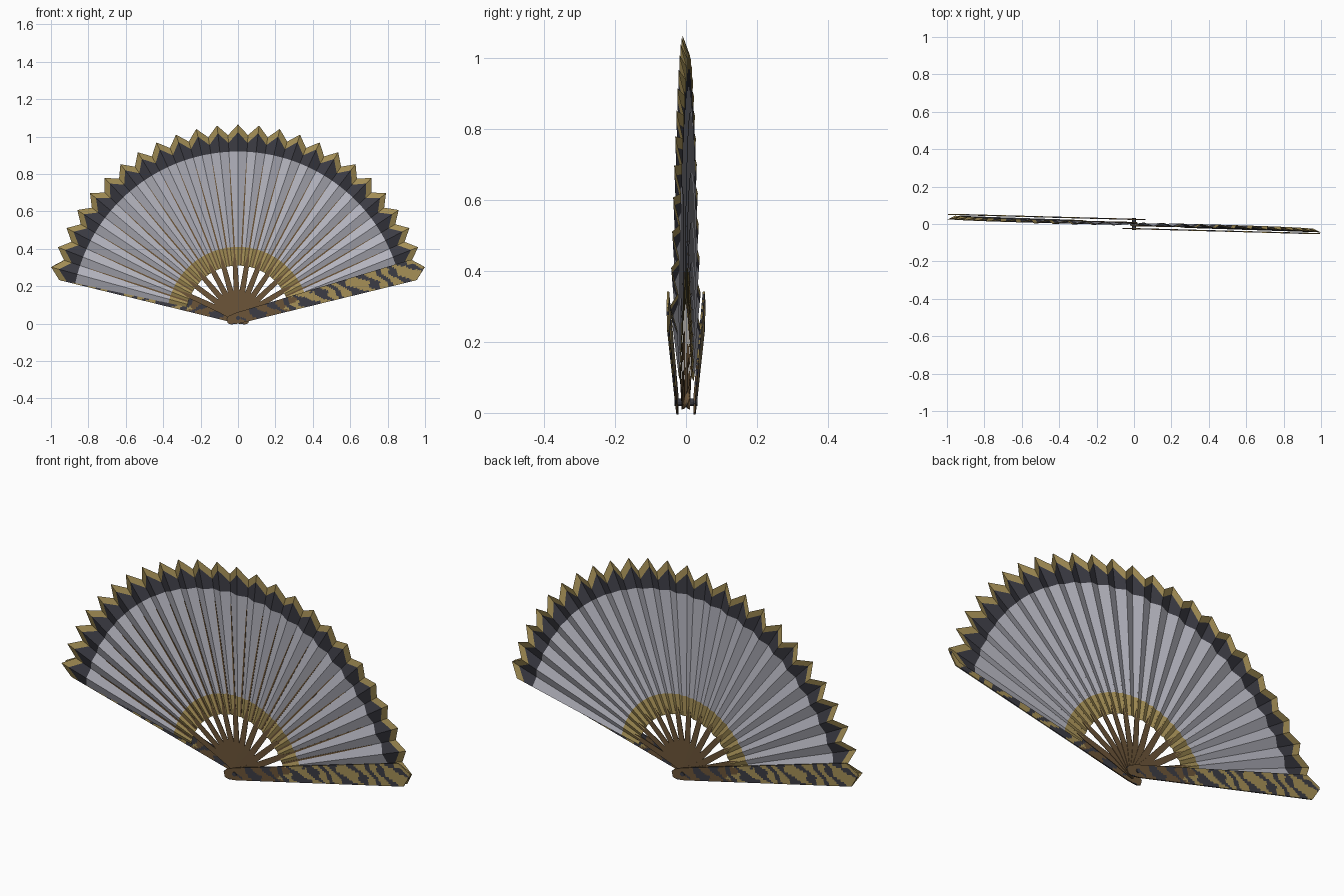
import bpy
import math

if "Cube" in bpy.data.objects:
    bpy.data.objects.remove(bpy.data.objects["Cube"])

PIVOT_Z = 0.03
PLEATS = 25
A0 = math.radians(12.1)
STEP = (math.pi - 2 * A0) / (2 * PLEATS)


def material(name, rgb):
    m = bpy.data.materials.new(name)
    m.diffuse_color = (*rgb, 1)
    m.use_nodes = True
    m.node_tree.nodes["Principled BSDF"].inputs["Base Color"].default_value = m.diffuse_color
    return m


SILK = material("pale silk", (0.46, 0.46, 0.52))
DARK = material("charcoal", (0.045, 0.045, 0.058))
GOLD = material("old gold", (0.38, 0.28, 0.095))
WOOD = material("brown wood", (0.15, 0.09, 0.04))


def add_mesh(name, verts, faces, mats, indices=None):
    me = bpy.data.meshes.new(name)
    me.from_pydata(verts, [], faces)
    for m in mats:
        me.materials.append(m)
    if indices:
        me.polygons.foreach_set("material_index", indices)
    me.update()
    ob = bpy.data.objects.new(name, me)
    bpy.context.collection.objects.link(ob)
    return ob


def thicken(ob, t):
    mod = ob.modifiers.new("thickness", "SOLIDIFY")
    mod.thickness = t
    mod.offset = 0


def spread(a):
    """1 at the right end of the fan, -1 at the left end."""
    return 1 - 2 * (a - A0) / (math.pi - 2 * A0)


def layer_y(a, r):
    """The fan spirals from front right to back left."""
    return -(0.012 + 0.023 * r) * spread(a)


def polar(a, u, v, y):
    return (u * math.cos(a) - v * math.sin(a), y,
            PIVOT_Z + u * math.sin(a) + v * math.cos(a))


def interp(table, u):
    for (u0, w0), (u1, w1) in zip(table, table[1:]):
        if u <= u1:
            return w0 + (w1 - w0) * (u - u0) / (u1 - u0)
    return table[-1][1]


# Pleated leaf: gold ring, silk, dark border, zigzag gold trim
verts, faces, idx = [], [], []
for i in range(2 * PLEATS + 1):
    a = A0 + i * STEP
    peak = i % 2
    edge = 1.035 if peak else 0.979
    for r in (0.28, 0.38, 0.89, edge - 0.042, edge):
        fold = 0.01 * r * (-1 if peak else 1)
        verts.append(polar(a, r, 0, layer_y(a, r) + fold))
for i in range(2 * PLEATS):
    for j in range(4):
        p = i * 5 + j
        faces.append((p, p + 1, p + 6, p + 5))
        idx.append((0, 1, 2, 0)[j])
add_mesh("pleated_leaf", verts, faces, [GOLD, SILK, DARK], idx)


# Sticks fan out from the pivot; thin ribs continue up each pleat valley
def slat(name, a, profile):
    vs = []
    for u, w in profile:
        y = layer_y(a, u) + max(0.01 * u - 0.0025, 0)
        vs += [polar(a, u, -w, y), polar(a, u, w, y)]
    fs = [(k, k + 1, k + 3, k + 2) for k in range(0, len(vs) - 2, 2)]
    thicken(add_mesh(name, vs, fs, [WOOD]), 0.002)


STICK = [(-0.012, 0.015), (0.0, 0.022), (0.1, 0.016), (0.28, 0.013),
         (0.33, 0.004), (0.6, 0.0035), (0.83, 0.0015)]
RIB = [(0.285, 0.004), (0.6, 0.0035), (0.83, 0.0015)]
for k in range(1, PLEATS):
    a = A0 + 2 * k * STEP
    if k % 2:
        slat("stick", a, STICK)
    else:
        slat("rib", a, RIB)

# Striped outer guards: one at the front right, one at the back left
OUTLINE = [(-0.06, 0.013), (-0.045, 0.024), (0.0, 0.03),
           (0.975, 0.057), (1.03, 0.005)]


def stripe(u, v):
    wave = math.sin(72 * u + 55 * v + 1.3 * math.sin(23 * u)
                    + 0.9 * math.sin(95 * v + 31 * u))
    blot = 0.45 * math.sin(41 * u - 60 * v)
    return wave + blot > (0.15 if u > 0.08 else 0.9)


def guard(name, side):
    nu, nv = 120, 10
    a = math.radians(15.3)
    vs, fs, ids = [], [], []
    us = [-0.06 + 1.09 * i / nu for i in range(nu + 1)]
    for u in us:
        w = interp(OUTLINE, u)
        for j in range(nv + 1):
            v = w * (2 * j / nv - 1)
            x, y, z = polar(a, u, v, -(0.025 + 0.026 * u))
            vs.append((side * x, side * y, z))
    for i in range(nu):
        u = us[i] + 0.0045
        w = interp(OUTLINE, u)
        for j in range(nv):
            p = i * (nv + 1) + j
            fs.append((p, p + nv + 1, p + nv + 2, p + 1))
            v = w * ((2 * j + 1) / nv - 1)
            base = 0 if u > 0.3 + 0.05 * math.sin(90 * v) else 1
            ids.append(2 if stripe(u, v) else base)
    thicken(add_mesh(name, vs, fs, [GOLD, WOOD, DARK], ids), 0.006)


guard("front_guard", 1)
guard("back_guard", -1)

# Pivot pin through the whole stack
bpy.ops.mesh.primitive_cylinder_add(vertices=12, radius=0.011, depth=0.064,
                                    location=(0, 0, PIVOT_Z),
                                    rotation=(math.pi / 2, 0, 0))
pin = bpy.context.object
pin.name = "pivot_pin"
pin.data.materials.append(DARK)
